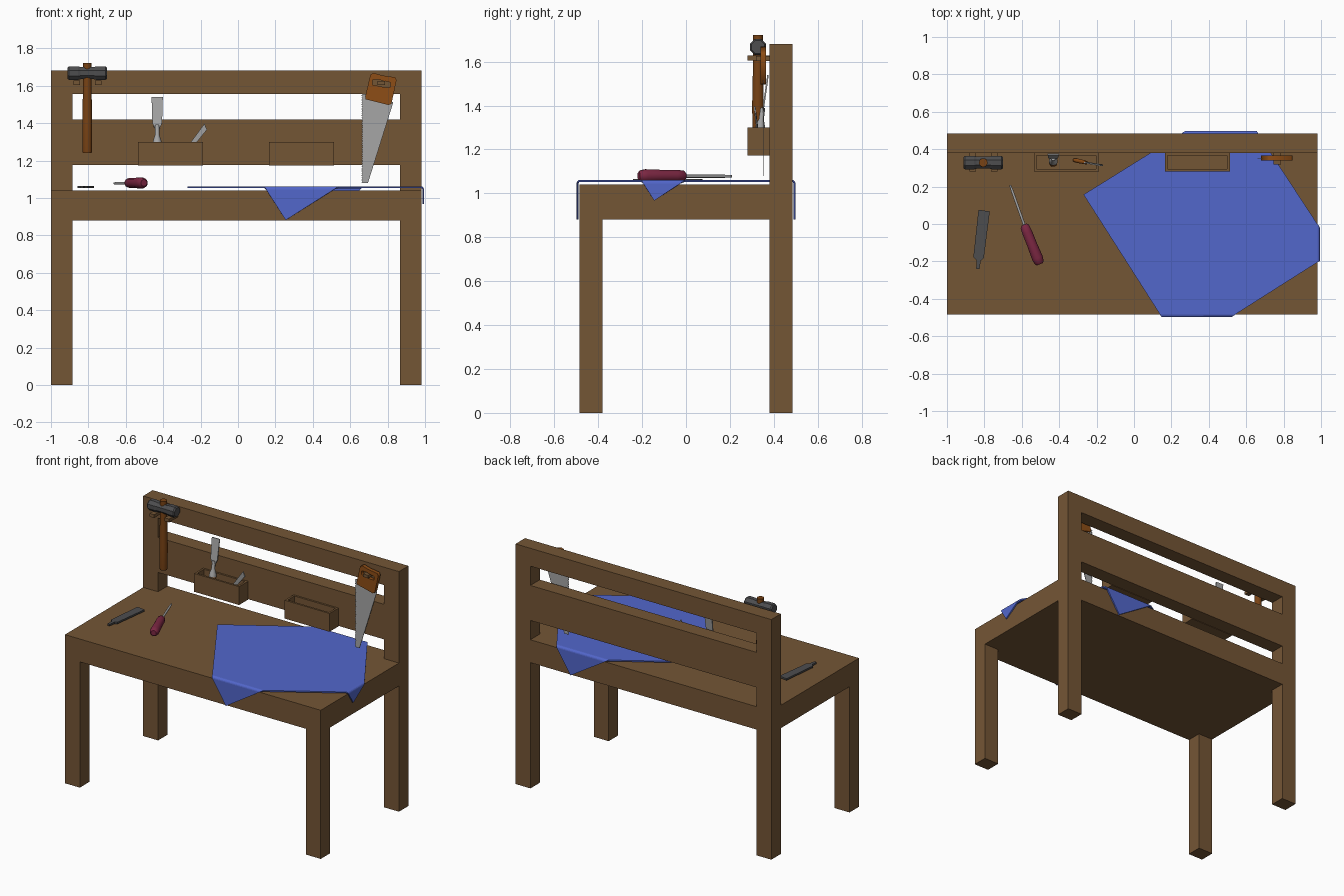
import bpy, bmesh, math
from mathutils import Vector, Matrix

if "Cube" in bpy.data.objects:
    bpy.data.objects.remove(bpy.data.objects["Cube"])


def mat(name, rgb):
    m = bpy.data.materials.new(name)
    m.diffuse_color = (*rgb, 1)
    m.use_nodes = True
    m.node_tree.nodes["Principled BSDF"].inputs["Base Color"].default_value = m.diffuse_color
    return m


WOOD = mat("brown wood", (0.175, 0.092, 0.036))
BLUE = mat("blue cloth", (0.085, 0.135, 0.60))
RED = mat("crimson plastic", (0.20, 0.02, 0.055))
DARK = mat("dark steel", (0.075, 0.075, 0.078))
LIGHT = mat("bright steel", (0.38, 0.38, 0.38))
ORANGE = mat("orange wood", (0.27, 0.075, 0.008))
HANDLE = mat("hammer wood", (0.19, 0.055, 0.007))


def finish(name, bm, m):
    bmesh.ops.recalc_face_normals(bm, faces=bm.faces)
    me = bpy.data.meshes.new(name)
    bm.to_mesh(me)
    bm.free()
    me.materials.append(m)
    ob = bpy.data.objects.new(name, me)
    bpy.context.collection.objects.link(ob)
    return ob


def box(name, x, y, z, m):
    bm = bmesh.new()
    bmesh.ops.create_cube(bm, size=1)
    for v in bm.verts:
        v.co = [a[0] if c < 0 else a[1] for a, c in zip((x, y, z), v.co)]
    return finish(name, bm, m)


def lathe(name, start, end, profile, sides, m, smooth=False, sx=1, sy=1):
    """profile: (fraction along start-end, radius)"""
    bm = bmesh.new()
    start, end = Vector(start), Vector(end)
    d = end - start
    q = d.to_track_quat('Z', 'Y').to_matrix()
    rings = []
    for t, r in profile:
        ring = []
        for i in range(sides):
            a = 2 * math.pi * (i + 0.5) / sides
            off = q @ Vector((r * sx * math.cos(a), r * sy * math.sin(a), 0))
            ring.append(bm.verts.new(start + d * t + off))
        rings.append(ring)
    for a, b in zip(rings, rings[1:]):
        for i in range(sides):
            j = (i + 1) % sides
            bm.faces.new((a[i], a[j], b[j], b[i]))
    bm.faces.new(rings[0])
    bm.faces.new(rings[-1])
    ob = finish(name, bm, m)
    if smooth:
        for p in ob.data.polygons:
            p.use_smooth = len(p.vertices) == 4
    return ob


def plate(name, pts, thick, m, matrix):
    """flat outline in local xy, given thickness, placed by matrix"""
    bm = bmesh.new()
    lo = [bm.verts.new((x, y, -thick / 2)) for x, y in pts]
    hi = [bm.verts.new((x, y, thick / 2)) for x, y in pts]
    bm.faces.new(lo)
    bm.faces.new(hi)
    for i in range(len(pts)):
        j = (i + 1) % len(pts)
        bm.faces.new((lo[i], lo[j], hi[j], hi[i]))
    bm.transform(matrix)
    return finish(name, bm, m)


# bench frame
LX, RX = (-1.0, -0.885), (0.865, 0.98)
for side, x in (("left", LX), ("right", RX)):
    box(side + "_front_leg", x, (-0.485, -0.38), (0, 0.881), WOOD)
    box(side + "_back_post", x, (0.38, 0.485), (0, 1.68), WOOD)
box("bench_top", (-1.0, 0.98), (-0.485, 0.485), (0.88, 1.04), WOOD)
box("top_rail", (-0.886, 0.866), (0.38, 0.485), (1.555, 1.68), WOOD)
box("middle_rail", (-0.886, 0.866), (0.38, 0.485), (1.175, 1.42), WOOD)

# open tool boxes
for side, x0 in (("left", -0.535), ("right", 0.165)):
    x1, w = x0 + 0.347, 0.014
    n = side + "_tool_box_"
    box(n + "floor", (x0, x1), (0.28, 0.381), (1.172, 1.187), WOOD)
    box(n + "front", (x0, x1), (0.28, 0.28 + w), (1.172, 1.30), WOOD)
    box(n + "back", (x0, x1), (0.381 - w, 0.381), (1.172, 1.30), WOOD)
    box(n + "left", (x0, x0 + w), (0.28, 0.381), (1.172, 1.30), WOOD)
    box(n + "right", (x1 - w, x1), (0.28, 0.381), (1.172, 1.30), WOOD)

# hammer on two pegs
for i, x in enumerate((-0.88, -0.765)):
    box("hammer_peg_%d" % i, (x, x + 0.035), (0.28, 0.381), (1.605, 1.628), WOOD)
lathe("hammer_handle", (-0.806, 0.328, 1.24), (-0.806, 0.328, 1.722),
      [(0, 0.024), (0.03, 0.026), (0.35, 0.027), (0.75, 0.023), (1, 0.023)],
      16, HANDLE, True, 1, 1)
lathe("hammer_head", (-0.912, 0.328, 1.667), (-0.70, 0.328, 1.667),
      [(0, 0.032), (0.04, 0.039), (0.27, 0.039), (0.33, 0.035), (0.67, 0.035),
       (0.73, 0.039), (0.96, 0.039), (1, 0.032)], 8, DARK)

# hand saw: toothed blade and pierced handle
upright = Matrix.Translation((0, 0.352, 0)) @ Matrix.Rotation(math.pi / 2, 4, 'X')
outline = [(0.695, 1.08), (0.83, 1.51), (0.74, 1.56)]
TEETH = 40
for i in range(TEETH):
    z = 1.555 - 0.475 * i / TEETH
    outline += [(0.667, z), (0.659, z - 0.009)]
outline.append((0.667, 1.08))
plate("saw_blade", outline, 0.004, LIGHT, upright)
cu = bpy.data.curves.new("saw_handle", 'CURVE')
cu.dimensions, cu.fill_mode, cu.extrude = '2D', 'BOTH', 0.013
for loop in ([(0.68, 1.54), (0.683, 1.527), (0.805, 1.497), (0.82, 1.503),
              (0.848, 1.63), (0.84, 1.645), (0.77, 1.655), (0.725, 1.668), (0.708, 1.66)],
             [(0.72, 1.605), (0.72, 1.63), (0.745, 1.634), (0.815, 1.617), (0.815, 1.593),
              (0.79, 1.59)]):
    s = cu.splines.new('POLY')
    s.points.add(len(loop) - 1)
    for p, (x, z) in zip(s.points, loop):
        p.co = (x, z, 0, 1)
    s.use_cyclic_u = True
cu.materials.append(ORANGE)
handle = bpy.data.objects.new("saw_handle", cu)
handle.matrix_world = upright
bpy.context.collection.objects.link(handle)
box("saw_peg", (0.745, 0.785), (0.318, 0.381), (1.604, 1.625), WOOD)

# chisel standing in the left box
lathe("chisel_handle", (-0.432, 0.325, 1.188), (-0.432, 0.338, 1.30),
      [(0, 0.018), (0.2, 0.022), (0.8, 0.022), (1, 0.018)], 16, ORANGE, True)
lathe("chisel_neck", (-0.432, 0.336, 1.285), (-0.432, 0.350, 1.39),
      [(0, 0.024), (0.2, 0.022), (0.5, 0.012), (1, 0.011)], 16, LIGHT, True)
lean = (Matrix.Translation((-0.432, 0.349, 1.365)) @ Matrix.Rotation(-0.14, 4, 'X')
        @ Matrix.Rotation(math.pi / 2, 4, 'X'))
plate("chisel_blade", [(-0.01, 0), (0.01, 0), (0.026, 0.035), (0.03, 0.176),
                       (-0.03, 0.176), (-0.026, 0.035)], 0.007, LIGHT, lean)

# small leaning blade in the left box
lathe("small_tool_handle", (-0.32, 0.342, 1.195), (-0.255, 0.328, 1.275),
      [(0, 0.009), (0.3, 0.012), (1, 0.010)], 12, ORANGE, True)
tilt = (Matrix.Translation((-0.257, 0.328, 1.272)) @ Matrix.Rotation(0.66, 4, 'Y')
        @ Matrix.Rotation(math.pi / 2 + 0.1, 4, 'X'))
plate("small_tool_blade", [(-0.012, 0), (0.012, 0), (0.015, 0.13), (-0.015, 0.147)],
      0.007, LIGHT, tilt)

# screwdriver lying on the bench
lathe("screwdriver_handle", (-0.503, -0.215, 1.08), (-0.588, -0.003, 1.08),
      [(0, 0.018), (0.04, 0.026), (0.15, 0.031), (0.5, 0.028), (0.8, 0.028),
       (0.95, 0.025), (1, 0.015)], 12, RED, True)
lathe("screwdriver_shaft", (-0.585, -0.01, 1.078), (-0.662, 0.208, 1.078),
      [(0, 0.007), (0.85, 0.007), (1, 0.005)], 10, LIGHT, True)

# file lying on the bench
flat = Matrix.Translation((-0.835, -0.24, 1.059)) @ Matrix.Rotation(-0.1, 4, 'Z')
plate("file", [(-0.009, 0), (0.009, 0), (0.011, 0.045), (0.026, 0.06), (0.033, 0.312),
               (-0.028, 0.315), (-0.03, 0.06), (-0.011, 0.045)], 0.012, DARK, flat)

# draped cloth: rotated square, sliced along the bench edges and folded down
bm = bmesh.new()
bm.faces.new([bm.verts.new((x, y, 0)) for x, y in
              ((-0.27, 0.157), (0.255, -0.665), (1.075, -0.145), (0.545, 0.665))])
R, STEPS = 0.012, 4
EDGES = ((Vector((0, -1, 0)), 0.494), (Vector((0, 1, 0)), 0.494), (Vector((1, 0, 0)), 0.99))
ARC = R * math.pi / 2
for n, lim in EDGES:
    for k in range(STEPS + 1):
        bmesh.ops.bisect_plane(bm, geom=bm.verts[:] + bm.edges[:] + bm.faces[:],
                               plane_co=n * (lim - R + ARC * k / STEPS), plane_no=n)
for v in bm.verts:
    flat_pos = v.co.copy()
    v.co.z = 1.057
    for n, lim in EDGES:
        s = flat_pos.dot(n) - (lim - R)
        if s > 1e-6:
            a = min(s / R, math.pi / 2)
            v.co += n * (R * math.sin(a) - s)
            v.co.z -= R * (1 - math.cos(a)) + max(0, s - ARC)
cloth = finish("cloth", bm, BLUE)
mod = cloth.modifiers.new("thickness", 'SOLIDIFY')
mod.thickness, mod.offset = 0.009, 0
